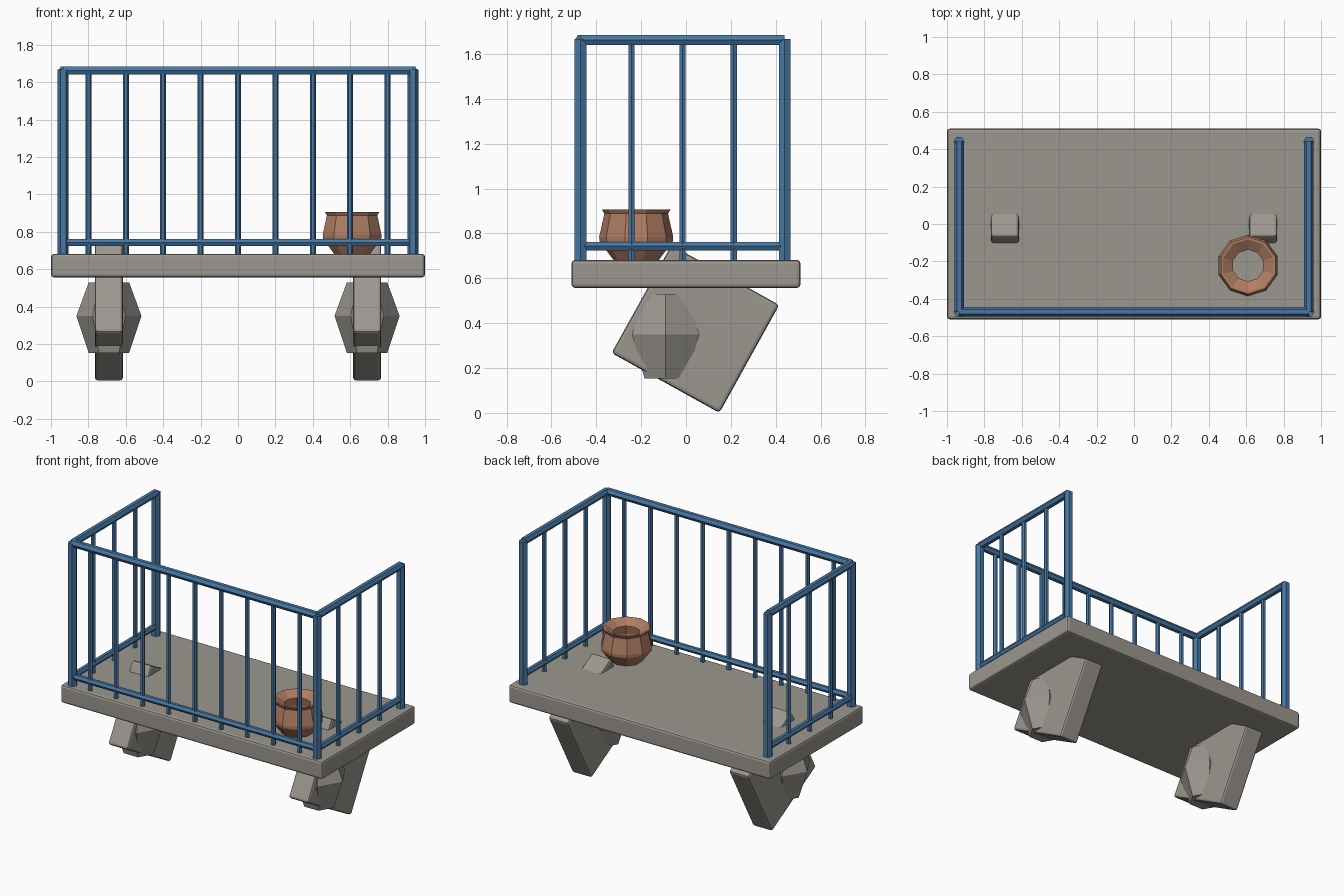
import bpy, bmesh, math
from mathutils import Vector

if "Cube" in bpy.data.objects:
    bpy.data.objects.remove(bpy.data.objects["Cube"])


def material(name, rgb):
    m = bpy.data.materials.new(name)
    m.diffuse_color = (*rgb, 1)
    m.use_nodes = True
    m.node_tree.nodes["Principled BSDF"].inputs["Base Color"].default_value = m.diffuse_color
    return m


STONE = material("stone grey", (0.33, 0.31, 0.275))
BLUE = material("railing blue", (0.065, 0.19, 0.37))
CLAY = material("terracotta", (0.43, 0.205, 0.125))


def finish(name, bm, mat):
    bmesh.ops.recalc_face_normals(bm, faces=bm.faces)
    me = bpy.data.meshes.new(name)
    bm.to_mesh(me)
    bm.free()
    me.materials.append(mat)
    ob = bpy.data.objects.new(name, me)
    bpy.context.collection.objects.link(ob)
    return ob


def box(name, size, loc, mat, bevel, rot=0):
    bm = bmesh.new()
    bmesh.ops.create_cube(bm, size=1)
    bmesh.ops.scale(bm, vec=size, verts=bm.verts)
    ob = finish(name, bm, mat)
    ob.location = loc
    ob.rotation_euler.x = rot
    b = ob.modifiers.new("bevel", "BEVEL")
    b.width, b.segments = bevel, 2
    return ob


def bridge(bm, rings):
    for a, b in zip(rings, rings[1:]):
        n = len(a)
        for i in range(n):
            bm.faces.new((a[i], a[(i + 1) % n], b[(i + 1) % n], b[i]))


def bar(name, a, b, r):
    """Six-sided bar between two points."""
    a, b = Vector(a), Vector(b)
    w = (b - a).normalized()
    u = Vector((0, 1, 0)) if abs(w.x) > 0.5 else Vector((1, 0, 0))
    v = w.cross(u)
    bm = bmesh.new()
    rings = [[bm.verts.new(p + r * (u * math.cos(k * math.pi / 3) + v * math.sin(k * math.pi / 3)))
              for k in range(6)] for p in (a, b)]
    bridge(bm, rings)
    for ring in rings:
        bm.faces.new(ring)
    return finish(name, bm, BLUE)


def lathe(name, profile, sides, loc, mat, start=0.0, caps=False):
    bm = bmesh.new()
    rings = [[bm.verts.new((r * math.cos(start + 2 * math.pi * k / sides),
                            r * math.sin(start + 2 * math.pi * k / sides), z))
              for k in range(sides)] for r, z in profile]
    bridge(bm, rings)
    if caps:
        bm.faces.new(rings[0])
        bm.faces.new(rings[-1])
    ob = finish(name, bm, mat)
    ob.location = loc
    return ob


# Floor slab
box("floor_slab", (2, 1.02, 0.125), (0, 0, 0.6195), STONE, 0.015)

# Tilted support brackets, each with a faceted barrel ornament
for s, side in ((-1, "left"), (1, "right")):
    box(side + "_bracket", (0.15, 0.55, 0.55), (s * 0.69, 0.042, 0.374), STONE, 0.015,
        math.radians(-29))
    lathe(side + "_bracket_barrel", [(0.108, 0.153), (0.174, 0.35), (0.108, 0.53)], 6,
          (s * 0.69, -0.091, 0), STONE, caps=True)

# Railing layout
X, YF, YB = 0.935, -0.47, 0.44
FLOOR, TOP, LOW = 0.68, 1.662, 0.743

# Front railing
bar("front_top_rail", (-X, YF, TOP), (X, YF, TOP), 0.025)
bar("front_bottom_rail", (-X, YF, LOW), (X, YF, LOW), 0.021)
for i in range(9):
    x = -0.8 + 0.2 * i
    bar("front_baluster", (x, YF, FLOOR), (x, YF, TOP), 0.016)

# Side railings and posts
for s, side in ((-1, "left"), (1, "right")):
    x = s * X
    bar(side + "_top_rail", (x, YF, TOP), (x, YB, TOP), 0.025)
    bar(side + "_bottom_rail", (x, YF, LOW), (x, YB, LOW), 0.021)
    for y in (YF, YB):
        bar(side + "_post", (x, y, FLOOR), (x, y, TOP + 0.005), 0.03)
    for i in range(1, 4):
        y = YF + (YB - YF) * i / 4
        bar(side + "_baluster", (x, y, FLOOR), (x, y, TOP), 0.016)

# Flower pot, open through the middle
lathe("flower_pot", [(0.1, 0.68), (0.164, 0.765), (0.165, 0.785), (0.142, 0.888),
                     (0.153, 0.907), (0.14, 0.907), (0.085, 0.872)],
      10, (0.61, -0.222, 0), CLAY, start=math.pi / 2)
